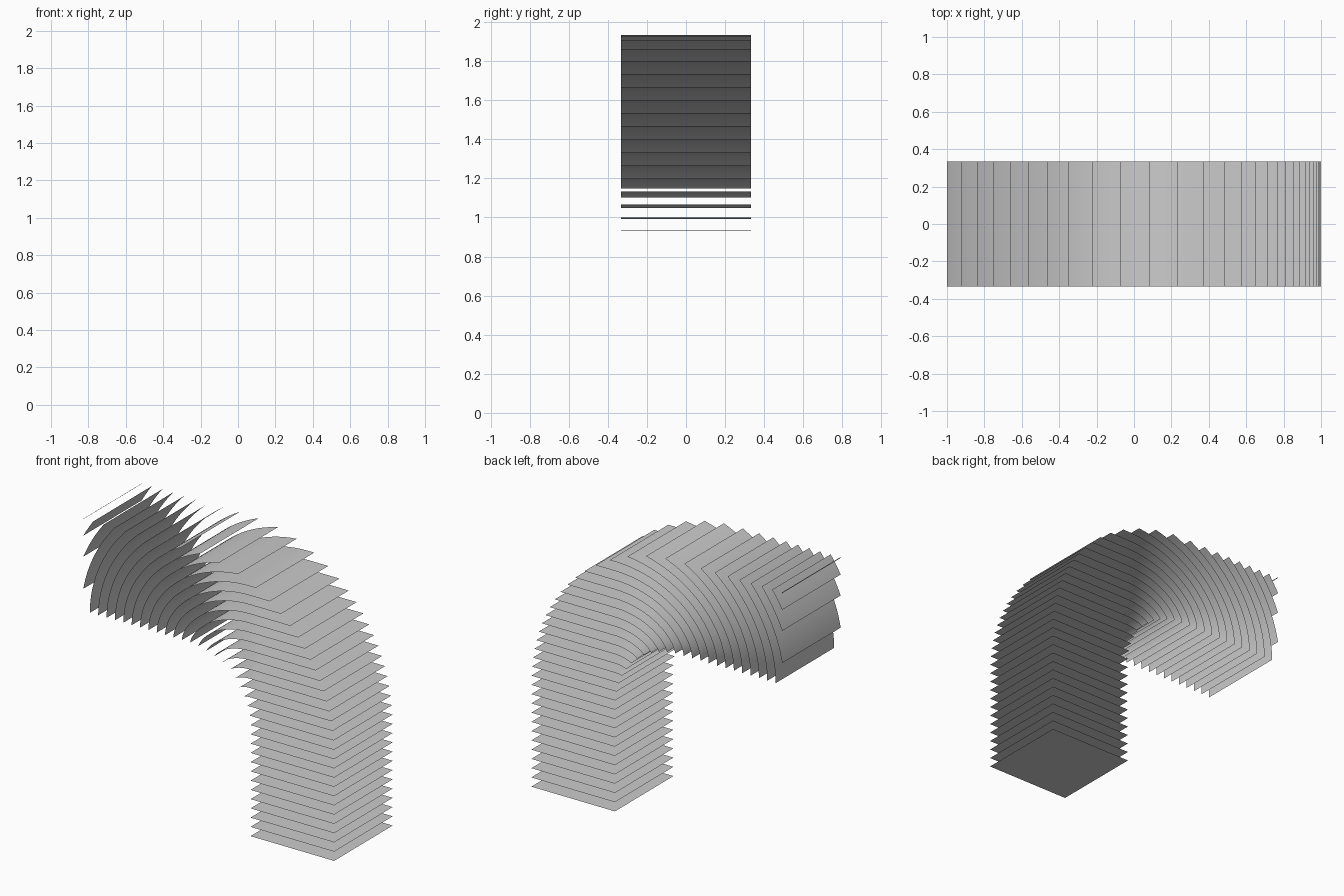
import bpy, math

if "Cube" in bpy.data.objects:
    bpy.data.objects.remove(bpy.data.objects["Cube"])

# Square pipe bent 90 degrees, sliced into thin curved sheets of equal travel distance
STEP = 1 / 15                   # layer spacing
HALF = 1 / 3                    # half width in y
R_IN, R_OUT = 0.5, 7 / 6        # bend radii
CX, CZ = -1 / 6, 1.15 / 1.5     # bend centre
X_IN = CX + R_IN                # inner face of the column


def point(d, u):
    """Point on layer d: u<0 runs along the flat part, u>0 unrolls round the inner bend."""
    if u <= 0:
        return X_IN - u, d
    t = d - CZ - R_IN * u
    c, s = math.cos(u), math.sin(u)
    return CX + R_IN * c - t * s, CZ + R_IN * s + t * c


def inside(d, u):
    x, z = point(d, u)
    if x < -1.00001 or x > 1.00001:
        return False
    if z <= CZ:
        return True
    if x <= CX:
        return z <= CZ + R_OUT + 1e-6
    return math.hypot(x - CX, z - CZ) <= R_OUT + 1e-6


def refine(d, good, bad):
    for _ in range(30):
        mid = (good + bad) / 2
        if inside(d, mid):
            good = mid
        else:
            bad = mid
    return good


def layer_profile(d):
    """Trim the layer curve to the pipe outline."""
    hi = max(0.0, min(math.pi / 2, (d - CZ) / R_IN))
    lo = -2 * HALF
    n = 3000
    us = [lo + (hi - lo) * i / n for i in range(n + 1)]
    ok = [i for i, u in enumerate(us) if inside(d, u)]
    if not ok:
        return []
    a, b = us[ok[0]], us[ok[-1]]
    if ok[0] > 0:
        a = refine(d, a, us[ok[0] - 1])
    if ok[-1] < n:
        b = refine(d, b, us[ok[-1] + 1])
    pts = [point(d, a)] if a < 0 else []
    start = max(a, 0.0)
    if b - start < 1e-6:
        pts.append(point(d, start))
    else:
        pts += [point(d, start + (b - start) * i / 32) for i in range(33)]
    return pts


def make_sheet(name, pts):
    verts = [(x, y, z) for x, z in pts for y in (-HALF, HALF)]
    faces = [(2 * i, 2 * i + 1, 2 * i + 3, 2 * i + 2) for i in range(len(pts) - 1)]
    # profile runs from +x to -x, so this winding faces along the pipe
    faces = [f[::-1] for f in faces]
    me = bpy.data.meshes.new(name)
    me.from_pydata(verts, [], faces)
    me.update()
    if me.polygons[0].normal.z < 0:
        me.flip_normals()
    me.shade_smooth()
    ob = bpy.data.objects.new(name, me)
    bpy.context.collection.objects.link(ob)


# Flat layers of the column, then curved layers through the bend and the arm
for k in range(39):
    profile = layer_profile(k * STEP)
    if len(profile) > 1:
        make_sheet(f"pipe_layer_{k:02d}", profile)

# Sliver layer at the far top corner
top = CZ + R_OUT
make_sheet("corner_sliver", [(-0.997, top), (-1.0, top - 0.005)])
